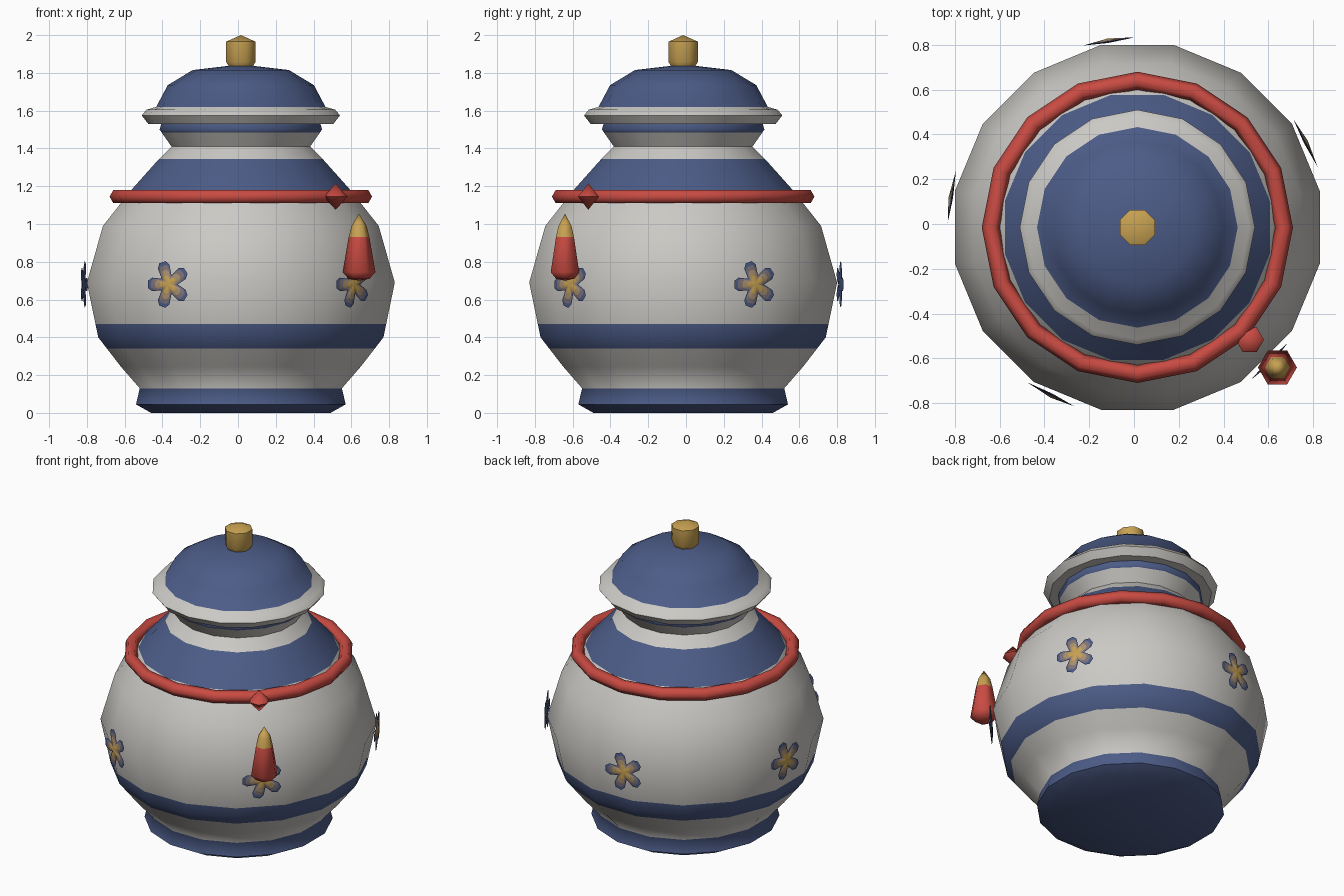
import bpy, bmesh, math
from mathutils import Vector

if "Cube" in bpy.data.objects:
    bpy.data.objects.remove(bpy.data.objects["Cube"])

CX, CY = 0.015, -0.015   # axis of the jar


def mat(name, rgb):
    m = bpy.data.materials.new(name)
    m.diffuse_color = (*rgb, 1)
    m.use_nodes = True
    m.node_tree.nodes["Principled BSDF"].inputs["Base Color"].default_value = m.diffuse_color
    return m


WHITE = mat("glazed_white", (0.60, 0.585, 0.555))
BLUE = mat("dusty_blue", (0.073, 0.107, 0.245))
RED = mat("cord_red", (0.58, 0.07, 0.055))
GOLD = mat("gold", (0.58, 0.36, 0.085))
TAN = mat("petal_tan", (0.40, 0.28, 0.16))
MAUVE = mat("petal_mauve", (0.21, 0.17, 0.18))


def finish(bm, name, mats, angle=50):
    """Write the mesh with smooth faces and sharp edges above the angle."""
    bmesh.ops.recalc_face_normals(bm, faces=bm.faces)
    for f in bm.faces:
        f.smooth = True
    for e in bm.edges:
        if len(e.link_faces) == 2:
            e.smooth = e.calc_face_angle(0) < math.radians(angle)
    me = bpy.data.meshes.new(name)
    bm.to_mesh(me)
    bm.free()
    for m in mats:
        me.materials.append(m)
    ob = bpy.data.objects.new(name, me)
    bpy.context.collection.objects.link(ob)
    return ob


def lathe(name, profile, sides, bands, x=CX, y=CY, turn=0.0, angle=50):
    """Spin (radius, z) points; bands = [(top z, material), ...] from the bottom up."""
    bm = bmesh.new()
    rings = []
    for r, z in profile:
        if r == 0:
            rings.append([bm.verts.new((x, y, z))] * sides)
        else:
            rings.append([bm.verts.new((x + r * math.cos(turn + 2 * math.pi * i / sides),
                                        y + r * math.sin(turn + 2 * math.pi * i / sides), z))
                          for i in range(sides)])
    for a, b in zip(rings, rings[1:]):
        for i in range(sides):
            j = (i + 1) % sides
            quad = list(dict.fromkeys((a[i], a[j], b[j], b[i])))
            bm.faces.new(quad)
    for top, _ in bands[:-1]:
        bmesh.ops.bisect_plane(bm, geom=bm.verts[:] + bm.edges[:] + bm.faces[:], dist=1e-4,
                               plane_co=(0, 0, top), plane_no=(0, 0, 1))
    mats = list(dict.fromkeys(m for _, m in bands))
    for f in bm.faces:
        z = f.calc_center_median().z
        m = next((m for top, m in bands if z < top), bands[-1][1])
        f.material_index = mats.index(m)
    return finish(bm, name, mats, angle)


# Jar body with painted bands (radii measured across flats)
K = 1 / math.cos(math.pi / 16)
body = [(0, 0), (.475, 0), (.555, .045), (.535, .13), (.635, .245), (.755, .40), (.815, .69),
        (.73, .99), (.58, 1.18), (.437, 1.34), (.367, 1.41), (.43, 1.50), (.42, 1.535), (0, 1.535)]
lathe("jar_body", [(r * K, z) for r, z in body], 16,
      [(.13, BLUE), (.34, WHITE), (.47, BLUE), (1.165, WHITE), (1.345, BLUE),
       (1.485, WHITE), (9, BLUE)], turn=math.pi / 16, angle=62)

# Lid with white rim, and its knob
lathe("lid", [(0, 1.53), (.49, 1.53), (.525, 1.575), (.50, 1.605), (.448, 1.62), (.387, 1.735),
              (.255, 1.815), (0, 1.845)], 16, [(1.62, WHITE), (9, BLUE)])
lathe("lid_knob", [(0, 1.835), (.07, 1.835), (.085, 1.86), (.085, 1.965), (0, 2.0)], 8,
      [(9, GOLD)], turn=math.pi / 8)

# Cord around the shoulder
bm = bmesh.new()
N, M = 16, 6
grid = [[bm.verts.new((CX + (.655 + .04 * math.cos(2 * math.pi * j / M)) * math.cos(2 * math.pi * i / N),
                       CY + (.655 + .04 * math.cos(2 * math.pi * j / M)) * math.sin(2 * math.pi * i / N),
                       1.145 + .04 * math.sin(2 * math.pi * j / M)))
         for j in range(M)] for i in range(N)]
for i in range(N):
    for j in range(M):
        bm.faces.new((grid[i][j], grid[(i + 1) % N][j],
                      grid[(i + 1) % N][(j + 1) % M], grid[i][(j + 1) % M]))
finish(bm, "shoulder_cord", [RED], 65)

# Knot and tassel on the front right diagonal
d = math.sqrt(0.5)
lathe("cord_knot", [(0, 1.075), (.063, 1.145), (0, 1.215)], 6, [(9, RED)],
      CX + .71 * d, CY - .71 * d)
lathe("tassel", [(0, .70), (.055, .71), (.087, .745), (.055, .93), (.04, .99), (0, 1.055)], 6,
      [(.93, RED), (9, GOLD)], CX + .885 * d, CY - .885 * d, angle=62)


# Five-petalled flowers, 72 degrees apart
def flower(name, deg):
    a = math.radians(deg)
    out = Vector((math.cos(a), math.sin(a), 0))
    left = Vector((math.sin(a), -math.cos(a), 0))
    up = Vector((0, 0, 1))
    base = Vector((CX, CY, .68)) + out * .84
    petal = [(-36, .052), (-20, .105), (-9, .125), (9, .125), (20, .105)]
    outline = [(math.radians(72 * k + o), r) for k in range(5) for o, r in petal]
    n = len(outline)
    bm = bmesh.new()
    rings = [[bm.verts.new(base + (left * math.cos(t) + up * math.sin(t)) * r * s
                           + out * .014 * (1 - s)) for t, r in outline]
             for s in (1.0, .84, .64, .40)]
    centre = bm.verts.new(base + out * .014)
    back = bm.verts.new(base - out * .006)
    for i in range(n):
        j = (i + 1) % n
        for k in range(3):
            bm.faces.new((rings[k][i], rings[k][j], rings[k + 1][j],
                          rings[k + 1][i])).material_index = k
        bm.faces.new((rings[3][i], rings[3][j], centre)).material_index = 3
        bm.faces.new((rings[0][j], rings[0][i], back)).material_index = 0
    finish(bm, name, [BLUE, MAUVE, TAN, GOLD])


for k in range(5):
    flower(f"flower_{k + 1}", 27 + 72 * k)
